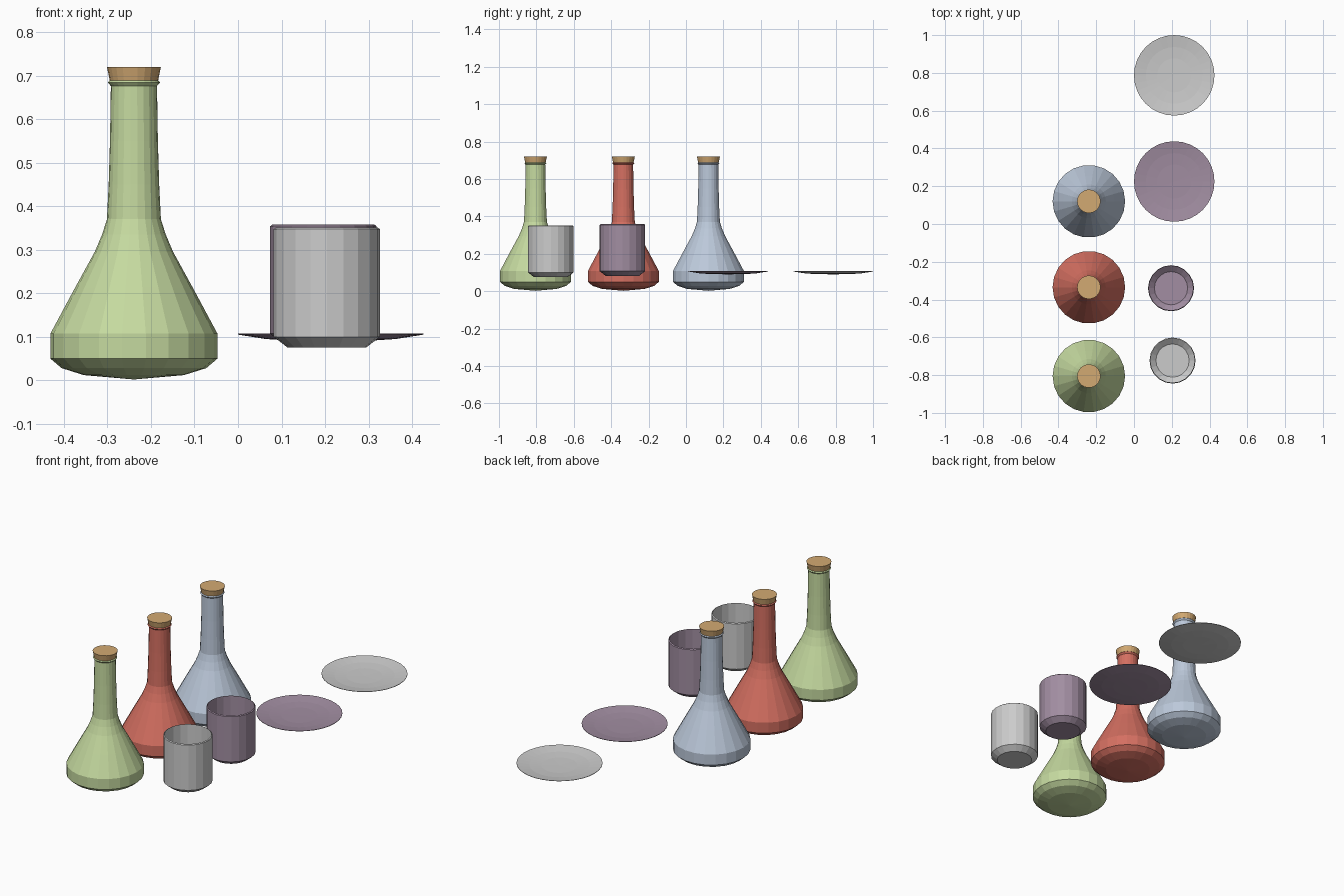
import bpy, bmesh
from math import cos, sin, pi

if "Cube" in bpy.data.objects:
    bpy.data.objects.remove(bpy.data.objects["Cube"])


def material(name, rgb):
    m = bpy.data.materials.new(name)
    m.diffuse_color = (*rgb, 1)
    m.use_nodes = True
    m.node_tree.nodes["Principled BSDF"].inputs["Base Color"].default_value = m.diffuse_color
    return m


def lathe(name, profile, x, y, sides, mat=None):
    """Revolve (radius, z) points; radius 0 closes to a pole."""
    bm = bmesh.new()
    rings = []
    for r, z in profile:
        n = sides if r > 0 else 1
        rings.append([bm.verts.new((r * cos(2 * pi * i / sides),
                                    r * sin(2 * pi * i / sides), z)) for i in range(n)])
    for a, b in zip(rings, rings[1:]):
        for i in range(sides):
            j = (i + 1) % sides
            if len(a) == 1:
                bm.faces.new((a[0], b[j], b[i]))
            elif len(b) == 1:
                bm.faces.new((a[i], a[j], b[0]))
            else:
                bm.faces.new((a[i], a[j], b[j], b[i]))
    mesh = bpy.data.meshes.new(name)
    bm.to_mesh(mesh)
    bm.free()
    if mat:
        mesh.materials.append(mat)
    ob = bpy.data.objects.new(name, mesh)
    ob.location = (x, y, 0)
    bpy.context.collection.objects.link(ob)
    return ob


green = material("green_glass", (0.56, 0.70, 0.35))
red = material("red_glass", (0.66, 0.16, 0.12))
blue = material("blue_glass", (0.50, 0.58, 0.70))
cork = material("cork", (0.65, 0.40, 0.17))
purple = material("purple_ceramic", (0.36, 0.27, 0.36))

# Flasks with rounded base, conical body, neck and lip
FLASK = [(0, 0.002), (0.115, 0.012), (0.166, 0.028), (0.192, 0.05), (0.192, 0.107),
         (0.135, 0.213), (0.09, 0.295), (0.073, 0.335), (0.062, 0.37), (0.058, 0.45),
         (0.055, 0.55), (0.053, 0.676), (0.06, 0.684), (0.055, 0.689), (0, 0.689)]
CORK = [(0, 0.686), (0.055, 0.686), (0.062, 0.72), (0, 0.72)]
for tag, y, mat in (("green", -0.805, green), ("red", -0.335, red), ("blue", 0.12, blue)):
    lathe(tag + "_flask", FLASK, -0.239, y, 22, mat)
    lathe(tag + "_flask_cork", CORK, -0.239, y, 22, cork)

# Open cups: outside wall, rim, inside wall and floor
CUP = [(0, 0.0), (0.09, 0.0), (0.122, 0.025), (0.122, 0.272), (0.117, 0.276),
       (0.117, 0.028), (0.088, 0.004), (0, 0.004)]
lathe("grey_cup", [(r, z + 0.075) for r, z in CUP], 0.204, -0.723, 20)
lathe("purple_cup", [(r, z + 0.082) for r, z in CUP], 0.196, -0.34, 20, purple)

# Shallow saucers
PLATE = [(0, 0.09), (0.09, 0.091), (0.15, 0.095), (0.213, 0.105), (0.213, 0.107),
         (0.15, 0.098), (0.09, 0.094), (0, 0.093)]
lathe("grey_plate", PLATE, 0.213, 0.787, 32)
lathe("purple_plate", PLATE, 0.213, 0.225, 32, purple)
